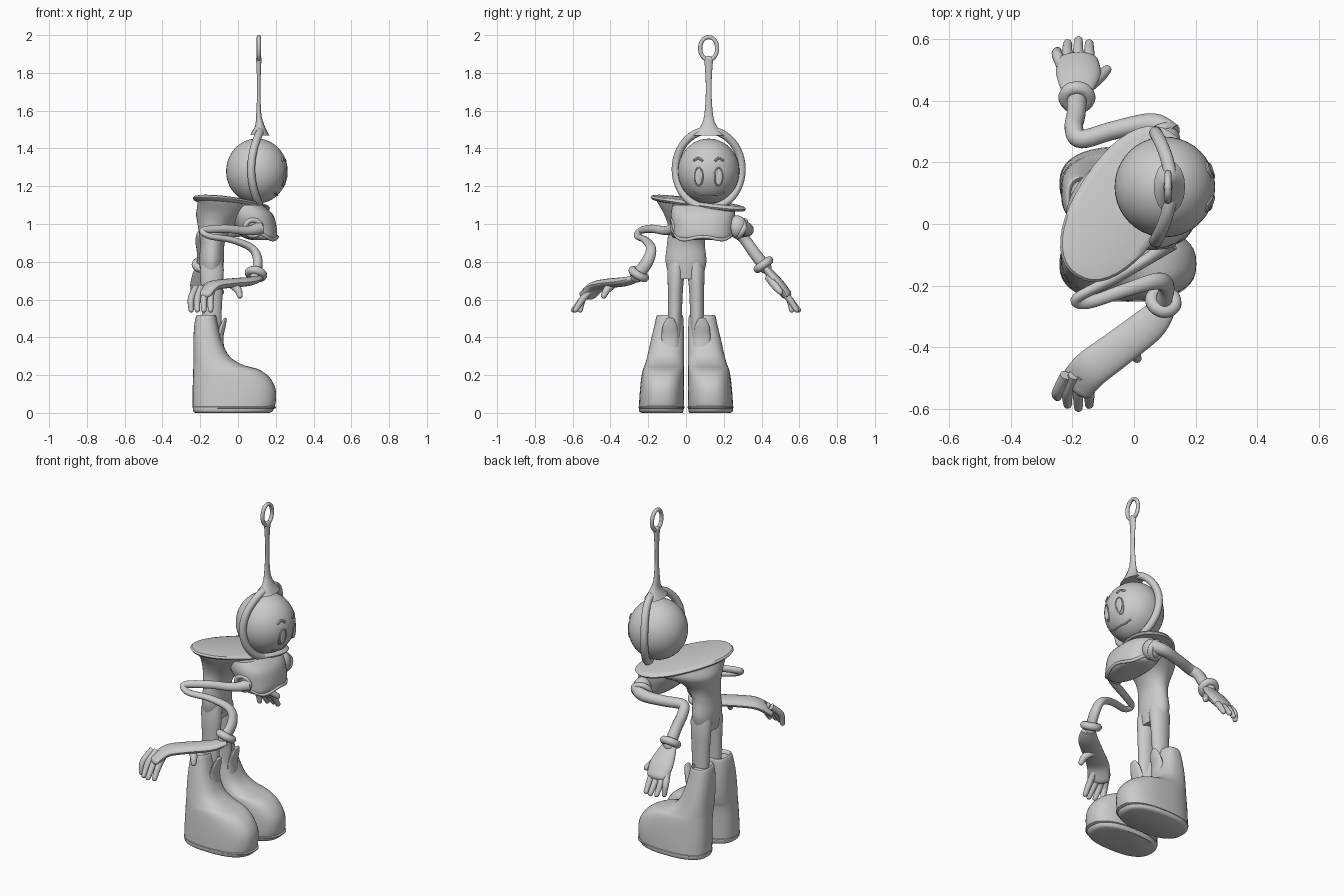
import bpy, bmesh, math
from mathutils import Vector

old = bpy.data.objects.get("Cube")
if old:
    bpy.data.objects.remove(old)

grey = bpy.data.materials.new("plain grey")
grey.use_nodes = True
grey.diffuse_color = (0.6, 0.6, 0.6, 1)
grey.node_tree.nodes["Principled BSDF"].inputs["Base Color"].default_value = (0.6, 0.6, 0.6, 1)
parts = []


def finish(name, bm):
    bmesh.ops.recalc_face_normals(bm, faces=bm.faces)
    mesh = bpy.data.meshes.new(name)
    bm.to_mesh(mesh)
    bm.free()
    mesh.materials.append(grey)
    ob = bpy.data.objects.new(name, mesh)
    bpy.context.collection.objects.link(ob)
    parts.append(ob)
    return ob


def loft(name, rings, closed=False):
    bm = bmesh.new()
    loops = [[bm.verts.new(p) for p in ring] for ring in rings]
    n = len(loops[0])
    pairs = list(zip(loops, loops[1:])) + ([(loops[-1], loops[0])] if closed else [])
    for a, b in pairs:
        for i in range(n):
            j = (i + 1) % n
            bm.faces.new((a[i], a[j], b[j], b[i]))
    if not closed:
        bm.faces.new(loops[0])
        bm.faces.new(loops[-1])
    return finish(name, bm)


def oval(cx, cy, z, rx, ry, turn=0, slope=0, power=1.0, n=40):
    """Horizontal ring, turned about z and sloping along its own long axis."""
    ring = []
    for i in range(n):
        a = math.tau * i / n
        c, s = math.cos(a), math.sin(a)
        u = rx * math.copysign(abs(c) ** power, c)
        v = ry * math.copysign(abs(s) ** power, s)
        ring.append((cx + u * math.cos(turn) - v * math.sin(turn),
                     cy + u * math.sin(turn) + v * math.cos(turn), z + slope * u))
    return ring


def spline(keys, steps=6):
    """Smooth interpolation through tuples of any length."""
    out = []
    for i in range(len(keys) - 1):
        quad = [keys[max(i - 1, 0)], keys[i], keys[i + 1], keys[min(i + 2, len(keys) - 1)]]
        for k in range(steps):
            t = k / steps
            out.append(tuple(0.5 * (2 * b + (c - a) * t + (2 * a - 5 * b + 4 * c - d) * t * t
                                    + (3 * b - a - 3 * c + d) * t ** 3) for a, b, c, d in zip(*quad)))
    return out + [tuple(keys[-1])]


def tube(name, keys, side=(0.3, 0.5, 0.8), flat=1.0, closed=False, n=16, round_end=True):
    """Swept tube through (x, y, z, radius) keys; side is the wide direction."""
    pts = spline(keys)
    if closed:
        pts = pts[:-1]
    elif round_end:
        d = (Vector(pts[-1][:3]) - Vector(pts[-2][:3])).normalized()
        end, r = Vector(pts[-1][:3]), pts[-1][3]
        for a in (0.4, 0.8, 1.2, 1.5):
            pts.append((*(end + d * r * flat * math.sin(a)), r * math.cos(a)))
    u, rings = Vector(side), []
    for i, p in enumerate(pts):
        nxt = pts[(i + 1) % len(pts)] if closed else pts[min(i + 1, len(pts) - 1)]
        prv = pts[i - 1] if closed or i else p
        t = (Vector(nxt[:3]) - Vector(prv[:3])).normalized()
        u = (u - t * u.dot(t)).normalized()
        v = t.cross(u)
        rings.append([Vector(p[:3]) + p[3] * (u * math.cos(a) + v * flat * math.sin(a))
                      for a in (math.tau * k / n for k in range(n))])
    return loft(name, rings, closed)


def ball(name, centre, size):
    bm = bmesh.new()
    bmesh.ops.create_uvsphere(bm, u_segments=40, v_segments=24, radius=1)
    bmesh.ops.scale(bm, vec=size, verts=bm.verts)
    bmesh.ops.translate(bm, vec=centre, verts=bm.verts)
    return finish(name, bm)


# Head and face, looking along +x
HEAD, SIZE = Vector((0.10, 0.12, 1.28)), Vector((0.163, 0.163, 0.172))
ball("head", HEAD, SIZE)


def on_head(y, z):
    k = 1 - ((y - HEAD.y) / SIZE.y) ** 2 - ((z - HEAD.z) / SIZE.z) ** 2
    return HEAD.x + SIZE.x * math.sqrt(max(k, 0))


for tag, s in (("right", -1), ("left", 1)):
    y = HEAD.y + s * 0.053
    rim = [(y + 0.022 * math.cos(a), 1.25 + 0.048 * math.sin(a)) for a in
           (math.tau * k / 16 for k in range(17))]
    tube(tag + "_eye_rim", [(on_head(*p), *p, 0.004) for p in rim], closed=True, n=8)
    ball(tag + "_eye", (on_head(y, 1.25) - 0.004, y, 1.25), (0.008, 0.02, 0.045))
    brow = [(y + s * d, z) for d, z in ((-0.02, 1.333), (0, 1.348), (0.022, 1.338))]
    tube(tag + "_eyebrow", [(on_head(*p), *p, 0.007) for p in brow], n=8)
mouth = [(0.04, 1.168), (0.07, 1.156), (0.12, 1.152), (0.17, 1.156), (0.20, 1.168)]
tube("mouth", [(on_head(*p), *p, 0.005) for p in mouth], n=8)

# Hood rim around the head, antenna stem and end loop
rim = []
for k in range(25):
    a = math.tau * k / 24
    rim.append((0.12 - 0.05 * math.sin(a) ** 2, 0.12 + 0.175 * math.sin(a),
                1.29 + 0.205 * math.cos(a), 0.021))
tube("hood_rim", rim, side=(1, 0, 0), closed=True)
tube("antenna_stem", [(0.115, 0.12, 1.47, 0.085), (0.115, 0.12, 1.52, 0.042),
                      (0.11, 0.12, 1.58, 0.023), (0.11, 0.12, 1.70, 0.015),
                      (0.11, 0.12, 1.80, 0.018), (0.11, 0.12, 1.875, 0.024)],
     side=(0, 1, 0), flat=0.6)
tube("antenna_loop", [(0.11, 0.12 + 0.045 * math.sin(a), 1.93 + 0.06 * math.cos(a), 0.011)
                      for a in (math.tau * k / 12 for k in range(13))], closed=True, n=12)

# Slanting collar plate and the torso funnel below it
TURN = math.radians(57)
plate = [(1.095, 0.25, 0.125), (1.10, 0.272, 0.143), (1.11, 0.28, 0.15),
         (1.12, 0.272, 0.143), (1.125, 0.25, 0.125)]
loft("collar", [oval(-0.035, 0.065, z, rx, ry, TURN, -0.12, 0.9) for z, rx, ry in plate])
torso = spline([(-0.14, 0, 0.71, 0.055, 0.085, 0), (-0.14, 0, 0.80, 0.065, 0.108, 0),
                (-0.135, 0, 0.90, 0.065, 0.10, 0), (-0.12, 0.015, 0.98, 0.09, 0.11, -0.02),
                (-0.085, 0.04, 1.05, 0.13, 0.165, -0.06), (-0.04, 0.06, 1.10, 0.14, 0.24, -0.1)])
loft("torso", [oval(x, y, z, ry, rx, math.pi / 2 - 0.57 * max(0, min(1, (z - 0.9) / 0.2)), sl)
               for x, y, z, rx, ry, sl in torso])
chest = spline([(0.13, 0.09, 0.915, 0.055, 0.12), (0.115, 0.09, 0.93, 0.09, 0.15),
                (0.09, 0.09, 0.98, 0.115, 0.16), (0.06, 0.09, 1.05, 0.125, 0.17),
                (0.03, 0.09, 1.10, 0.10, 0.16)], 4)
loft("chest", [oval(x, y, z, rx, ry, 0, 0.0, 0.85) for x, y, z, rx, ry in chest])
tube("shirt_hem", [(0.115 + 0.093 * math.cos(a), 0.09 + 0.15 * math.sin(a),
                    0.94 - 0.018 * math.cos(a) + 0.01 * math.cos(4 * a), 0.009)
                   for a in (math.tau * k / 24 for k in range(25))], closed=True, n=10)

# Legs and boots
boot = spline([(0, -0.225, 0.165, 0.02, 0.235), (0.012, -0.238, 0.185, 0.013, 0.248),
               (0.06, -0.24, 0.20, 0.010, 0.248), (0.13, -0.24, 0.198, 0.010, 0.243),
               (0.19, -0.238, 0.165, 0.010, 0.236), (0.23, -0.237, 0.11, 0.010, 0.228),
               (0.255, -0.236, 0.025, 0.010, 0.218), (0.30, -0.236, -0.045, 0.010, 0.205),
               (0.38, -0.236, -0.085, 0.010, 0.187), (0.46, -0.232, -0.105, 0.012, 0.168),
               (0.51, -0.222, -0.115, 0.015, 0.157), (0.518, -0.212, -0.122, 0.022, 0.15),
               (0.50, -0.205, -0.128, 0.028, 0.14)], 4)
for tag, s in (("right", -1), ("left", 1)):
    loft(tag + "_leg", [oval(-0.138, s * y, z, rx, ry) for z, y, rx, ry in
                        ((0.40, 0.062, 0.05, 0.035), (0.55, 0.058, 0.052, 0.037),
                         (0.66, 0.056, 0.058, 0.040), (0.76, 0.052, 0.063, 0.047),
                         (0.82, 0.045, 0.05, 0.04))])
    loft(tag + "_boot", [oval((a + b) / 2, s * (c + d) / 2, z, (b - a) / 2, (d - c) / 2, power=0.8)
                         for z, a, b, c, d in boot])
    loft(tag + "_sole", [oval(-0.02, s * 0.13, z, r, r - 0.10, power=0.8)
                         for z, r in ((0.022, 0.215), (0.026, 0.222), (0.032, 0.222), (0.036, 0.215))])
    tube(tag + "_boot_tongue", [(-0.09, s * 0.085, 0.33, 0.045), (-0.095, s * 0.085, 0.40, 0.045),
                                (-0.08, s * 0.085, 0.46, 0.038), (-0.068, s * 0.085, 0.495, 0.022)],
         side=(0, 1, 0), flat=0.4)


# Hands share the same four fingers, mirrored across y
def hand(tag, s, palm, thumb, side):
    tube(tag + "_palm", palm, side=side, flat=0.42, n=20)
    tube(tag + "_thumb", thumb, n=12)
    for i, (x, y) in enumerate(((-0.248, 0.56), (-0.215, 0.585), (-0.18, 0.595), (-0.145, 0.585))):
        root = -0.18 + (x + 0.195) * 0.8
        tube(f"{tag}_finger_{i + 1}", [(root, s * 0.49, 0.665, 0.018), (x, s * 0.545, 0.605, 0.018),
                                       (x, s * y, 0.545, 0.014)], n=12)


def cuff(name, centre, axis, radius, thick):
    axis = Vector(axis).normalized()
    u = axis.orthogonal().normalized()
    v = axis.cross(u)
    ring = [Vector(centre) + radius * (u * math.cos(a) + v * math.sin(a))
            for a in (math.tau * k / 12 for k in range(13))]
    tube(name, [(*p, thick) for p in ring], side=axis, closed=True, n=12)


# Left arm, swept back along the torso and out to the hand
ball("left_shoulder", (0.10, 0.27, 0.985), (0.05, 0.055, 0.06))
cuff("left_sleeve", (0.09, 0.29, 0.975), (-0.3, 0.8, -0.4), 0.045, 0.016)
tube("left_arm", [(0.12, 0.29, 0.99, 0.038), (0.06, 0.325, 0.97, 0.034), (-0.06, 0.305, 0.96, 0.030),
                  (-0.17, 0.275, 0.955, 0.030), (-0.195, 0.31, 0.92, 0.030),
                  (-0.187, 0.36, 0.85, 0.031), (-0.185, 0.42, 0.77, 0.033)])
cuff("left_cuff", (-0.185, 0.41, 0.785), (0, 0.6, -0.8), 0.038, 0.022)
hand("left", 1, [(-0.185, 0.41, 0.78, 0.04), (-0.183, 0.45, 0.73, 0.06),
                 (-0.18, 0.49, 0.68, 0.073), (-0.182, 0.53, 0.63, 0.066)],
     [(-0.16, 0.44, 0.72, 0.024), (-0.115, 0.475, 0.67, 0.021), (-0.088, 0.50, 0.64, 0.015)], (1, 0, 0))

# Right arm, a thin folded noodle ending in a stretched hand
cuff("right_sleeve", (0.08, -0.065, 0.98), (0.1, -1, -0.1), 0.042, 0.014)
tube("right_arm", [(0.12, -0.06, 0.98, 0.034), (0.05, -0.11, 0.965, 0.024), (-0.07, -0.18, 0.975, 0.022),
                   (-0.185, -0.24, 0.965, 0.020), (-0.15, -0.255, 0.935, 0.020),
                   (-0.03, -0.215, 0.915, 0.022), (0.075, -0.185, 0.87, 0.027),
                   (0.105, -0.205, 0.80, 0.032), (0.09, -0.265, 0.72, 0.034)], flat=0.8)
cuff("right_cuff", (0.095, -0.25, 0.735), (-0.2, -0.5, -0.8), 0.038, 0.022)
hand("right", -1, [(0.10, -0.265, 0.71, 0.04), (0.05, -0.325, 0.695, 0.056), (-0.06, -0.41, 0.685, 0.06),
                   (-0.14, -0.47, 0.67, 0.062), (-0.185, -0.52, 0.625, 0.06)],
     [(-0.03, -0.39, 0.68, 0.024), (0.0, -0.42, 0.65, 0.02), (0.01, -0.435, 0.62, 0.015)],
     (0.65, -0.76, 0))

# Smooth shading with sharp edges kept
bpy.ops.object.select_all(action="DESELECT")
for ob in parts:
    ob.select_set(True)
bpy.context.view_layer.objects.active = parts[0]
bpy.ops.object.shade_smooth_by_angle(angle=math.radians(40))
